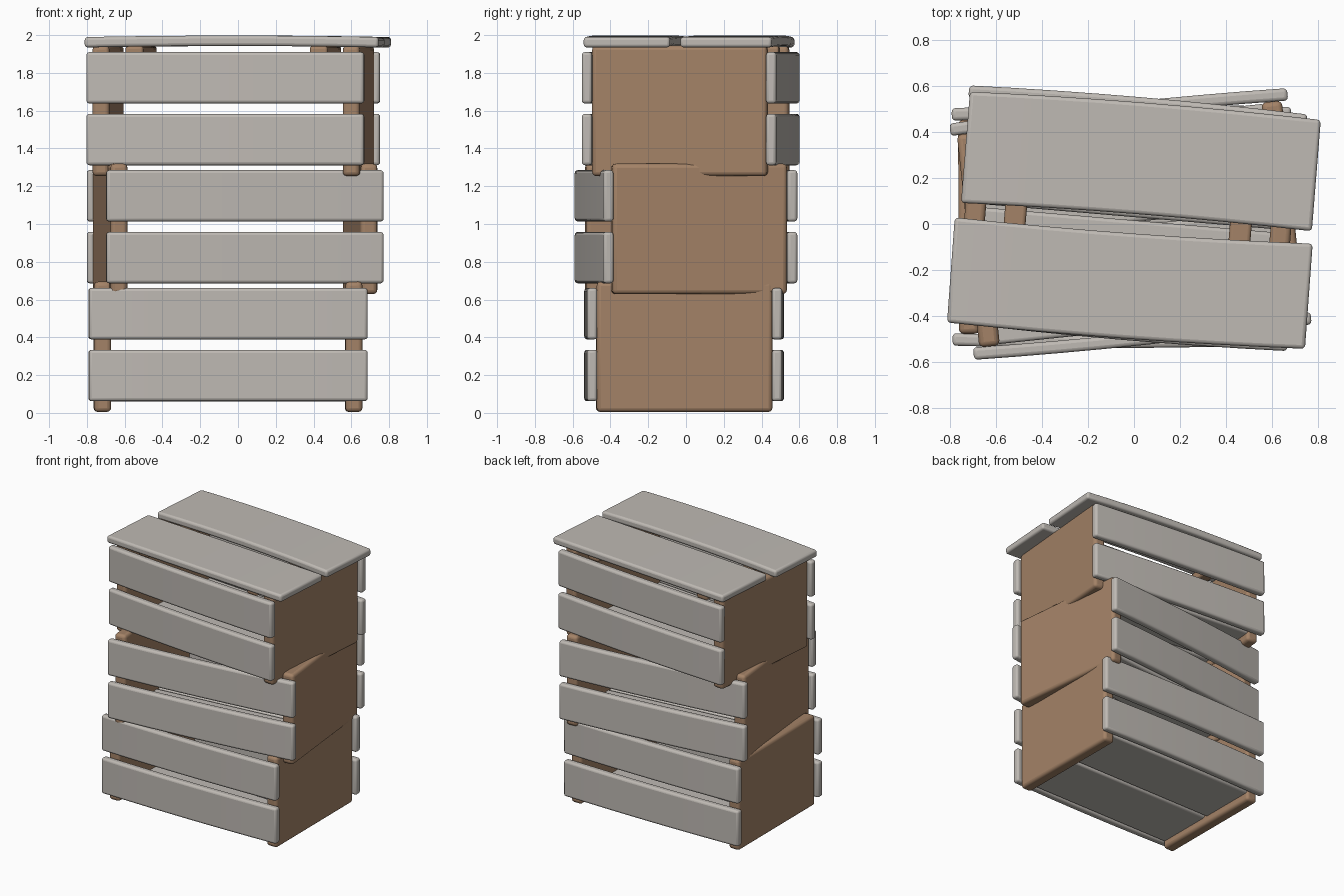
import bpy
import bmesh
from math import radians
from mathutils import Matrix, Vector

cube = bpy.data.objects.get("Cube")
if cube:
    bpy.data.objects.remove(cube, do_unlink=True)


def make_material(name, rgb):
    mat = bpy.data.materials.new(name)
    mat.use_nodes = True
    mat.diffuse_color = (*rgb, 1)
    mat.node_tree.nodes["Principled BSDF"].inputs["Base Color"].default_value = (*rgb, 1)
    return mat


GREY = make_material("weathered grey wood", (0.52, 0.49, 0.455))
BROWN = make_material("brown wood", (0.37, 0.225, 0.135))


def board(name, size, pos, mat, frame, bow=(0, 0), turn=0, bevel=0.016):
    """Rounded board; bow pushes the middle of its length along y and z."""
    bm = bmesh.new()
    bmesh.ops.create_cube(bm, size=1)
    if any(bow):
        long_edges = [e for e in bm.edges
                      if abs(e.verts[0].co.x - e.verts[1].co.x) > 0.5]
        bmesh.ops.subdivide_edges(bm, edges=long_edges, cuts=7, use_grid_fill=True)
    for v in bm.verts:
        curve = 1 - (2 * v.co.x) ** 2
        v.co = Vector(a * b for a, b in zip(v.co, size))
        v.co.y += bow[0] * curve
        v.co.z += bow[1] * curve
    bmesh.ops.recalc_face_normals(bm, faces=bm.faces)
    mesh = bpy.data.meshes.new(name)
    bm.to_mesh(mesh)
    bm.free()
    obj = bpy.data.objects.new(name, mesh)
    bpy.context.collection.objects.link(obj)
    mesh.materials.append(mat)
    obj.matrix_world = frame @ Matrix.Translation(pos) @ Matrix.Rotation(radians(turn), 4, "Z")
    mod = obj.modifiers.new("rounded edges", "BEVEL")
    mod.width = bevel
    mod.segments = 3
    mod.limit_method = "ANGLE"
    mod.angle_limit = radians(40)
    bpy.ops.object.select_all(action="DESELECT")
    obj.select_set(True)
    bpy.context.view_layer.objects.active = obj
    bpy.ops.object.shade_smooth_by_angle(angle=radians(35))
    return obj


def crate(label, x, y, z, angle):
    """End panels, two slats per long side and a two-board floor."""
    frame = Matrix.Translation((x, y, z)) @ Matrix.Rotation(radians(angle), 4, "Z")
    for side, sx in (("left", 1), ("right", -1)):
        board(f"{label}_end_panel_{side}", (0.09, 0.93, 0.69),
              (sx * 0.665, 0, 0.35), BROWN, frame, bevel=0.022)
    for side, sy in (("front", -1), ("back", 1)):
        for row, height in (("lower", 0.198), ("upper", 0.525)):
            board(f"{label}_{side}_slat_{row}", (1.475, 0.054, 0.272),
                  (0, sy * 0.489, height), GREY, frame, bow=(sy * 0.013, 0))
        board(f"{label}_floor_board_{side}", (1.27, 0.452, 0.05),
              (0, sy * 0.233, 0.085), GREY, frame)
    return frame


# Three crates, each twisted on the one below
crate("bottom_crate", -0.053, -0.01, 0, 0.2)
crate("middle_crate", -0.015, 0, 0.624, 6)
top = crate("top_crate", -0.025, 0.025, 1.249, -4.9)

# Lid boards, splayed a little, with battens under them
world = Matrix.Identity(4)
board("lid_board_back", (1.53, 0.485, 0.055), (0.03, 0.272, 1.962), GREY, world,
      bow=(0.013, 0.008), turn=-4.6)
board("lid_board_front", (1.56, 0.458, 0.055), (-0.018, -0.257, 1.962), GREY, world,
      bow=(-0.013, 0.008), turn=-4.2)
for side, sx in (("left", 1), ("right", -1)):
    board(f"lid_batten_{side}", (0.095, 0.86, 0.07), (sx * 0.49, 0, 0.658), BROWN, top)
